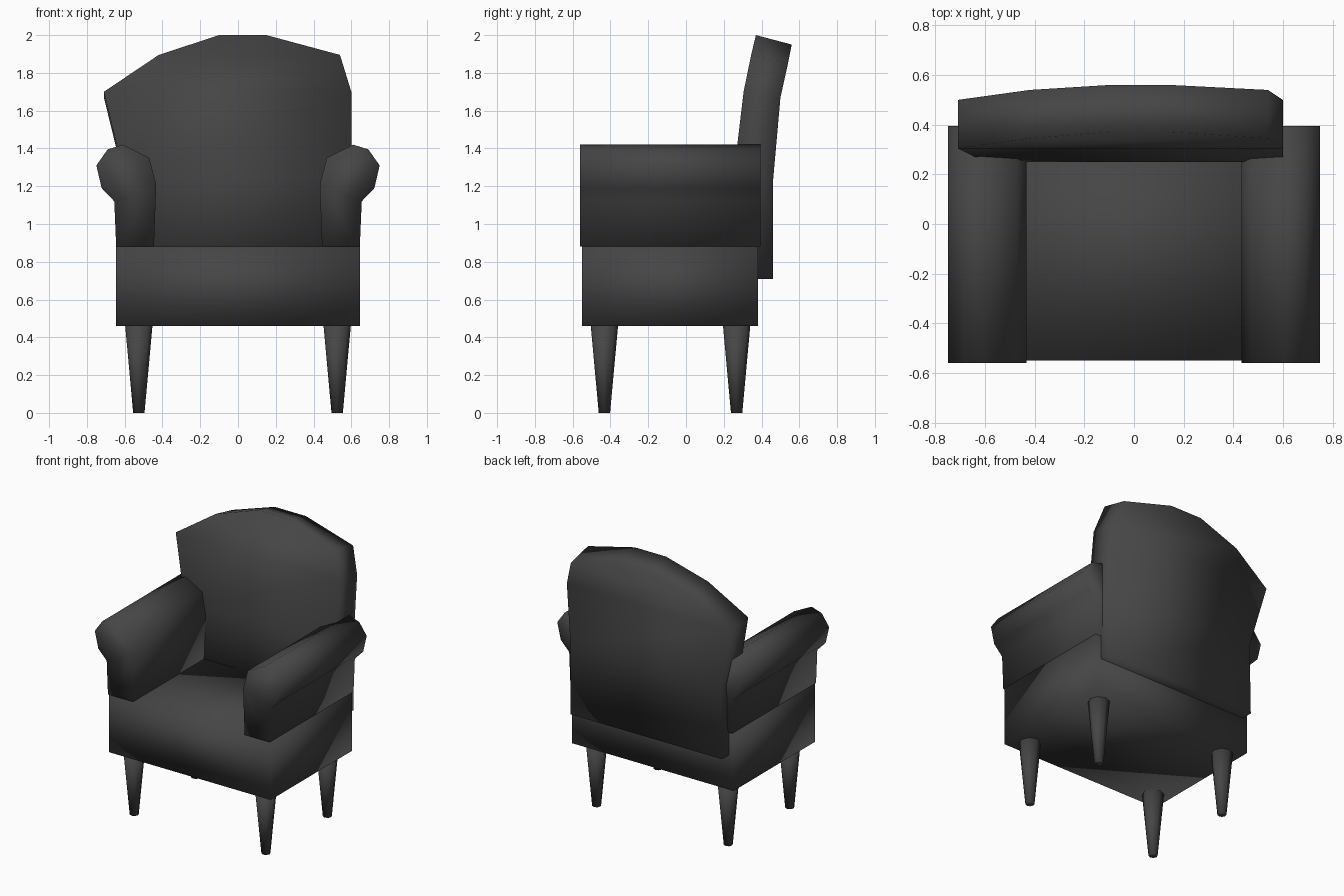
import bpy
import bmesh
from math import pi

cube = bpy.data.objects.get("Cube")
if cube:
    bpy.data.objects.remove(cube, do_unlink=True)

fabric = bpy.data.materials.new("charcoal")
fabric.use_nodes = True
COLOUR = (0.06, 0.06, 0.06, 1)
fabric.diffuse_color = COLOUR
fabric.node_tree.nodes["Principled BSDF"].inputs["Base Color"].default_value = COLOUR


def finish(name, bm):
    """Turn a bmesh into a smooth-shaded, coloured object."""
    bmesh.ops.recalc_face_normals(bm, faces=bm.faces)
    for face in bm.faces:
        face.smooth = True
    mesh = bpy.data.meshes.new(name)
    bm.to_mesh(mesh)
    bm.free()
    mesh.materials.append(fabric)
    obj = bpy.data.objects.new(name, mesh)
    bpy.context.collection.objects.link(obj)
    return obj


def loft(name, rings):
    """Skin a list of equal-length closed rings and cap both ends."""
    bm = bmesh.new()
    rows = [[bm.verts.new(p) for p in ring] for ring in rings]
    n = len(rows[0])
    for a, b in zip(rows, rows[1:]):
        for i in range(n):
            j = (i + 1) % n
            bm.faces.new((a[i], a[j], b[j], b[i]))
    bm.faces.new(rows[0])
    bm.faces.new(rows[-1])
    return finish(name, bm)


# Seat block
SX, SY0, SY1 = 0.645, -0.55, 0.38
loft("seat", [[(-SX, SY0, z), (SX, SY0, z), (SX, SY1, z), (-SX, SY1, z)]
              for z in (0.46, 0.88)])

# Backrest: left x, right x, front y, front z, rear y, rear z for each level
levels = [
    (-0.61, 0.60, 0.25, 0.71, 0.46, 0.71),
    (-0.60, 0.60, 0.25, 1.24, 0.46, 1.22),
    (-0.71, 0.60, 0.305, 1.70, 0.50, 1.67),
    (-0.42, 0.54, 0.345, 1.895, 0.54, 1.85),
    (-0.10, 0.15, 0.37, 2.00, 0.56, 1.95),
]
loft("backrest", [[(l, fy, fz), (r, fy, fz), (r, ry, rz), (l, ry, rz)]
                  for l, r, fy, fz, ry, rz in levels])

# Rolled arms: one profile swept front to back, mirrored
arm_profile = [(0.445, 0.88), (0.433, 1.21), (0.47, 1.35), (0.61, 1.42),
               (0.69, 1.395), (0.75, 1.31), (0.722, 1.19), (0.655, 1.12),
               (0.645, 0.88)]
for side, sign in (("right", -1), ("left", 1)):
    loft(side + "_arm", [[(sign * x, y, z) for x, z in arm_profile]
                         for y in (-0.56, 0.395)])

# Tapered legs
for side, x in (("right", -0.525), ("left", 0.525)):
    for end, y in (("front", -0.432), ("rear", 0.268)):
        bm = bmesh.new()
        bmesh.ops.create_cone(bm, cap_ends=True, segments=8,
                              radius1=0.03, radius2=0.073, depth=0.47)
        leg = finish(end + "_" + side + "_leg", bm)
        leg.location = (x, y, 0.235)
